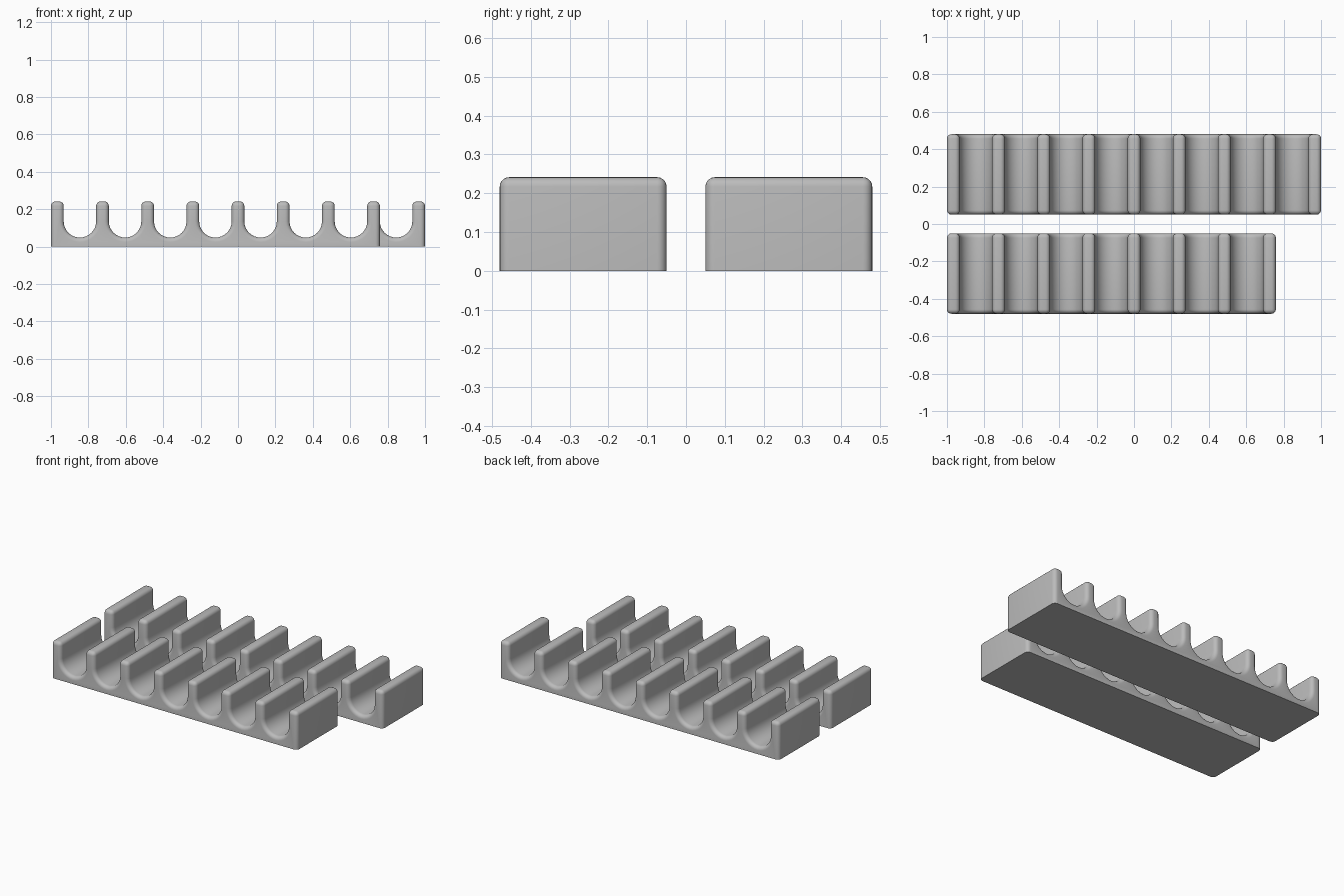
import bpy, bmesh, math

if "Cube" in bpy.data.objects:
    bpy.data.objects.remove(bpy.data.objects["Cube"])

HEIGHT, WALL, PITCH = 0.241, 0.068, 0.2415   # rack height, divider width, slot spacing
RADIUS = (PITCH - WALL) / 2                  # slot radius
FLOOR = 0.048                                # lowest point of each slot
ROUND = 0.024                                # edge rounding
ARC = 16                                     # segments per half circle

grey = bpy.data.materials.new("grey plastic")
grey.diffuse_color = (0.5, 0.5, 0.5, 1)
grey.use_nodes = True
grey.node_tree.nodes["Principled BSDF"].inputs["Base Color"].default_value = grey.diffuse_color


def rack(name, slots, y0, y1):
    # Comb outline with U-shaped slots, seen from the front
    right = -1 + slots * PITCH + WALL
    outline = [(-1, 0), (right, 0), (right, HEIGHT)]
    for i in reversed(range(slots)):
        cx = -1 + WALL + RADIUS + i * PITCH
        cz = FLOOR + RADIUS
        outline.append((cx + RADIUS, HEIGHT))
        for k in range(ARC + 1):
            a = -math.pi * k / ARC
            outline.append((cx + RADIUS * math.cos(a), cz + RADIUS * math.sin(a)))
        outline.append((cx - RADIUS, HEIGHT))
    outline.append((-1, HEIGHT))

    # Extrude front to back
    bm = bmesh.new()
    face = bm.faces.new([bm.verts.new((x, y0, z)) for x, z in outline])
    ext = bmesh.ops.extrude_face_region(bm, geom=[face], use_keep_orig=True)
    moved = [v for v in ext["geom"] if isinstance(v, bmesh.types.BMVert)]
    bmesh.ops.translate(bm, verts=moved, vec=(0, y1 - y0, 0))
    bmesh.ops.recalc_face_normals(bm, faces=bm.faces)

    # Round every sharp edge except those around the flat base
    sharp = [e for e in bm.edges if e.calc_face_angle(0) > math.radians(40)
             and max(v.co.z for v in e.verts) > 0.001]
    bmesh.ops.bevel(bm, geom=sharp, offset=ROUND, segments=5, profile=0.5,
                    affect='EDGES', clamp_overlap=True)

    mesh = bpy.data.meshes.new(name)
    bm.to_mesh(mesh)
    bm.free()
    mesh.materials.append(grey)
    obj = bpy.data.objects.new(name, mesh)
    bpy.context.collection.objects.link(obj)
    bpy.ops.object.select_all(action='DESELECT')
    obj.select_set(True)
    bpy.context.view_layer.objects.active = obj
    bpy.ops.object.shade_smooth_by_angle(angle=math.radians(35))


rack("long_rack", 8, 0.05, 0.48)
rack("short_rack", 7, -0.48, -0.05)
